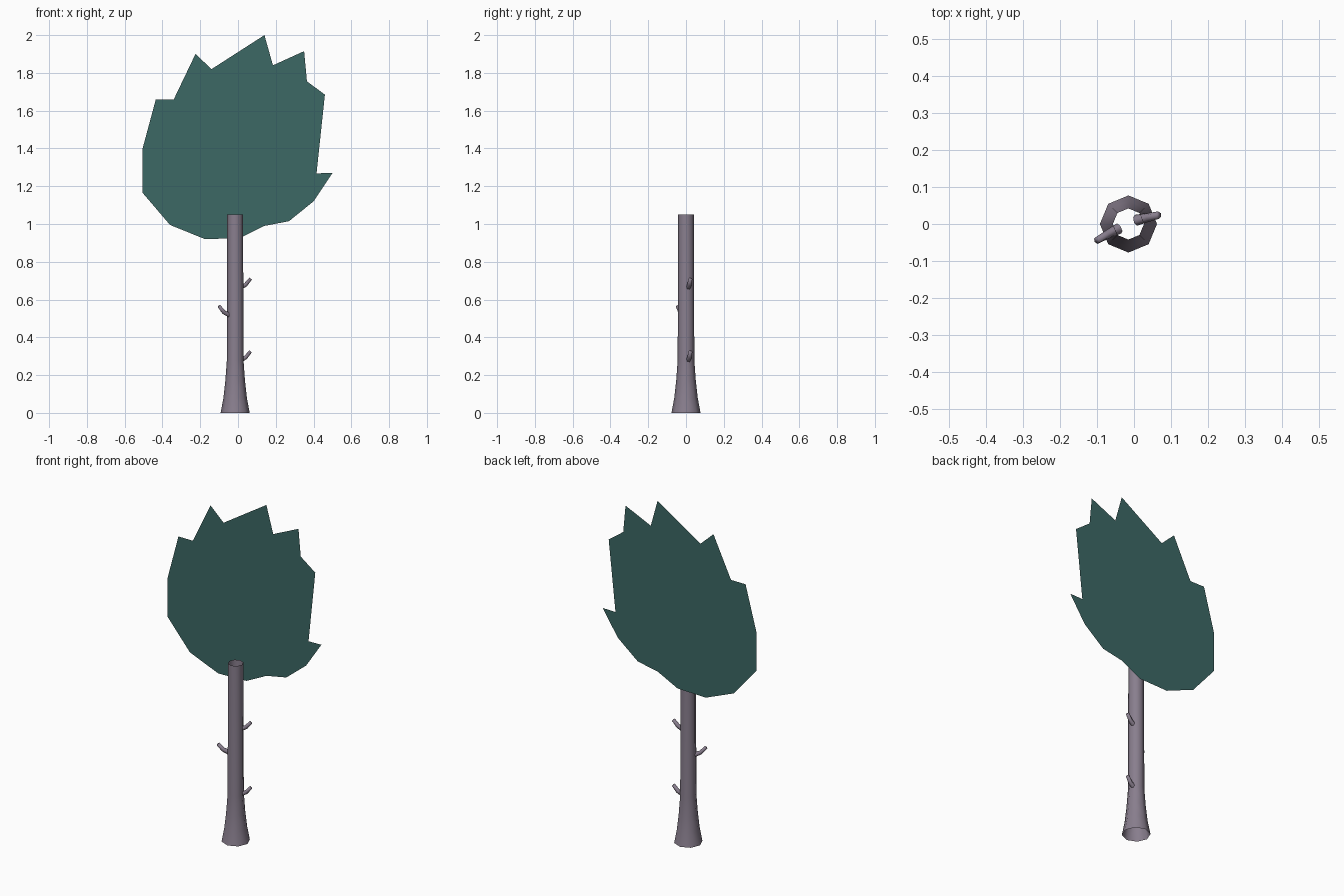
import bpy, bmesh, math
from mathutils import Vector

if "Cube" in bpy.data.objects:
    bpy.data.objects.remove(bpy.data.objects["Cube"])


def material(name, rgb):
    m = bpy.data.materials.new(name)
    m.diffuse_color = (*rgb, 1)
    m.use_nodes = True
    m.node_tree.nodes["Principled BSDF"].inputs["Base Color"].default_value = m.diffuse_color
    return m


def mesh_object(name, bm, mat, smooth):
    me = bpy.data.meshes.new(name)
    bm.to_mesh(me)
    bm.free()
    me.materials.append(mat)
    for p in me.polygons:
        p.use_smooth = smooth
    ob = bpy.data.objects.new(name, me)
    bpy.context.collection.objects.link(ob)
    return ob


def tube(name, path, radii, sides, mat, cap_end=False):
    """Sweep a ring of vertices along a path."""
    bm = bmesh.new()
    pts = [Vector(p) for p in path]
    rings = []
    for i, (p, r) in enumerate(zip(pts, radii)):
        d = (pts[min(i + 1, len(pts) - 1)] - pts[max(i - 1, 0)]).normalized()
        side = Vector((0, 1, 0))
        u = (side - d * side.dot(d)).normalized()
        v = u.cross(d)
        angles = [2 * math.pi * k / sides for k in range(sides)]
        rings.append([bm.verts.new(p + r * (u * math.cos(a) + v * math.sin(a)))
                      for a in angles])
    for a, b in zip(rings, rings[1:]):
        for k in range(sides):
            n = (k + 1) % sides
            bm.faces.new((a[k], a[n], b[n], b[k]))
    if cap_end:
        bm.faces.new(rings[-1])
    bmesh.ops.recalc_face_normals(bm, faces=bm.faces)
    return mesh_object(name, bm, mat, True)


bark = material("bark", (0.25, 0.21, 0.27))
leaf = material("leaf", (0.045, 0.14, 0.13))

# Trunk: open octagonal tube with a flared foot
CX = -0.015
profile = [(0, 0.077), (0.08, 0.062), (0.17, 0.052), (0.28, 0.044), (1.05, 0.042)]
tube("trunk", [(CX, 0, z) for z, r in profile], [r for z, r in profile], 8, bark)

# Branch stubs, bending upwards
right = [(0.005, 0.01, -0.03), (0.04, 0.018, -0.012), (0.066, 0.024, 0.02)]
left = [(-0.04, -0.012, -0.03), (-0.075, -0.03, -0.012), (-0.1, -0.044, 0.02)]
for name, pts, z in (("branch_low", right, 0.305),
                     ("branch_middle", left, 0.545),
                     ("branch_high", right, 0.69)):
    tube(name, [(x, y, z + dz) for x, y, dz in pts],
         (0.015, 0.012, 0.010), 6, bark, True)

# Canopy: one flat leafy card behind the trunk
outline = [(0.14, 2.0), (0.185, 1.84), (0.35, 1.915), (0.365, 1.755),
           (0.46, 1.685), (0.38, 1.42), (0.275, 1.265), (0.5, 1.27),
           (0.4, 1.12), (0.27, 1.015), (0.14, 0.99), (0.01, 0.925),
           (-0.175, 0.92), (-0.36, 0.995), (-0.505, 1.165), (-0.455, 1.23),
           (-0.505, 1.4), (-0.425, 1.39), (-0.435, 1.66), (-0.34, 1.66),
           (-0.225, 1.9), (-0.14, 1.82)]
bm = bmesh.new()
face = bm.faces.new([bm.verts.new((x, 0.065, z)) for x, z in reversed(outline)])
bmesh.ops.triangulate(bm, faces=[face])
mesh_object("canopy", bm, leaf, False)
